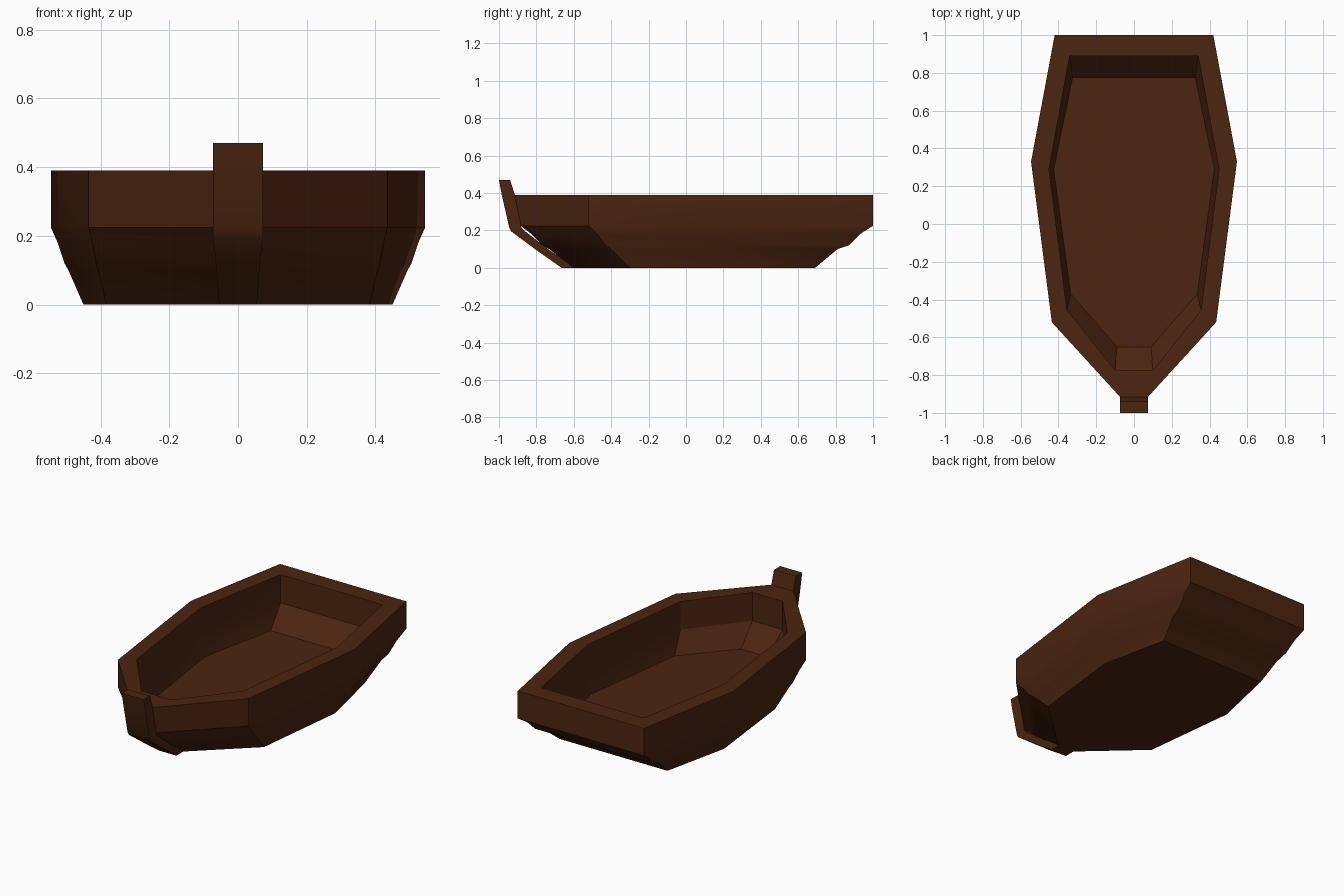
import bpy
import bmesh
import math

cube = bpy.data.objects.get("Cube")
if cube:
    bpy.data.objects.remove(cube, do_unlink=True)

wood = bpy.data.materials.new("dark brown wood")
wood.use_nodes = True
COLOUR = (0.072, 0.0185, 0.005, 1.0)
wood.diffuse_color = COLOUR
bsdf = wood.node_tree.nodes["Principled BSDF"]
bsdf.inputs["Base Color"].default_value = COLOUR
bsdf.inputs["Roughness"].default_value = 0.8


def finish(bm, name):
    bmesh.ops.recalc_face_normals(bm, faces=bm.faces)
    mesh = bpy.data.meshes.new(name)
    bm.to_mesh(mesh)
    bm.free()
    mesh.materials.append(wood)
    obj = bpy.data.objects.new(name, mesh)
    bpy.context.collection.objects.link(obj)
    bpy.ops.object.select_all(action="DESELECT")
    obj.select_set(True)
    bpy.context.view_layer.objects.active = obj
    bpy.ops.object.shade_smooth_by_angle(angle=math.radians(30))
    return obj


def loft(bm, sections, closed_ends=True):
    """Skin a list of closed sections, capping both ends."""
    rings = [[bm.verts.new(p) for p in s] for s in sections]
    n = len(rings[0])
    for a, b in zip(rings, rings[1:]):
        for i in range(n):
            j = (i + 1) % n
            bm.faces.new((a[i], a[j], b[j], b[i]))
    if closed_ends:
        bm.faces.new(rings[0])
        bm.faces.new(rings[-1])


def outline(half, z):
    """Mirror a stern-to-bow half outline into a full ring at height z."""
    return ([(x, y, z) for x, y in half]
            + [(-x, y, z) for x, y in reversed(half)])


def blend(a, b, t):
    return [(p[0] + (q[0] - p[0]) * t, p[1] + (q[1] - p[1]) * t)
            for p, q in zip(a, b)]


# Hull half outlines: stern corner, widest point, shoulder, bow
RIM = [(0.42, 1.0), (0.545, 0.33), (0.435, -0.52), (0.07, -0.92)]
WAIST = RIM[:3] + [(0.07, -0.885)]
KEEL = [(0.36, 0.69), (0.45, 0.28), (0.383, -0.30), (0.055, -0.60)]
INNER_RIM = [(0.34, 0.89), (0.45, 0.29), (0.355, -0.455), (0.10, -0.775)]
FLOOR = [(0.325, 0.775), (0.425, 0.29), (0.335, -0.37), (0.09, -0.65)]

# Hull shell, from the underside over the rim and down to the floor
sections = [outline(KEEL, 0.0)]
for z, t, stern_y in [(0.10, 0.54, 0.81), (0.12, 0.42, 0.87), (0.18, 0.21, 0.93)]:
    half = blend(WAIST, KEEL, t)
    half[0] = (half[0][0], stern_y)
    sections.append(outline(half, z))
sections += [outline(WAIST, 0.225), outline(RIM, 0.39),
             outline(INNER_RIM, 0.39), outline(INNER_RIM, 0.22),
             outline(FLOOR, 0.10)]
bm = bmesh.new()
loft(bm, sections)
finish(bm, "hull")

# Stem post: half width, height, outer y, inner y
STEM = [(0.055, 0.0, -0.665, -0.59), (0.062, 0.095, -0.80, -0.73),
        (0.072, 0.195, -0.935, -0.86), (0.073, 0.215, -0.945, -0.88),
        (0.073, 0.39, -0.985, -0.915), (0.073, 0.47, -1.0, -0.94)]
bm = bmesh.new()
loft(bm, [[(w, a, z), (w, b, z), (-w, b, z), (-w, a, z)] for w, z, a, b in STEM])
finish(bm, "stem_post")
